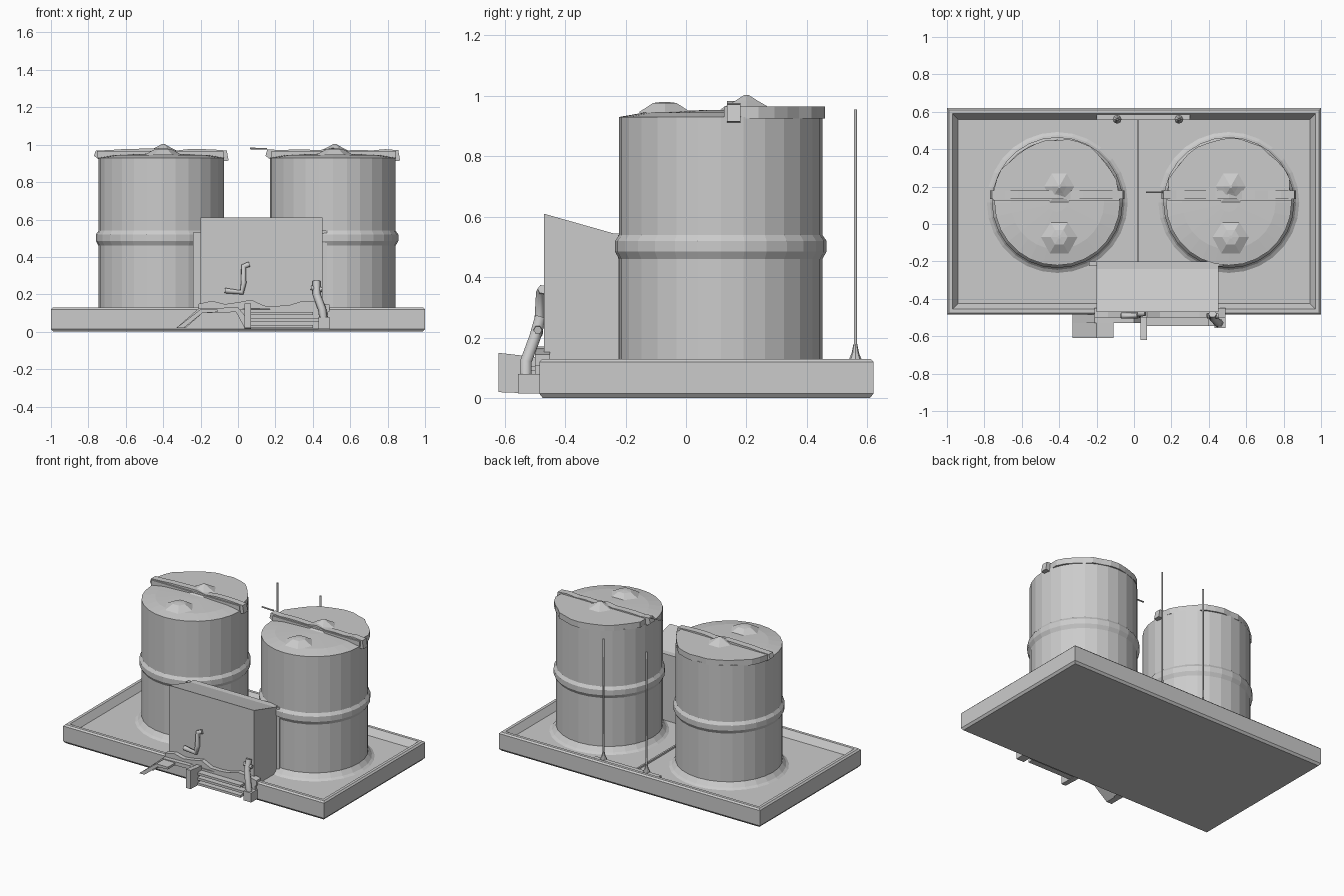
import bpy, bmesh, math, random
from mathutils import Vector

if "Cube" in bpy.data.objects:
    bpy.data.objects.remove(bpy.data.objects["Cube"])

random.seed(4)
SIDES = 28


def finish(name, bm):
    bmesh.ops.recalc_face_normals(bm, faces=bm.faces)
    me = bpy.data.meshes.new(name)
    bm.to_mesh(me)
    bm.free()
    ob = bpy.data.objects.new(name, me)
    bpy.context.collection.objects.link(ob)
    return ob


def lathe(name, profile, x, y, sides=SIDES):
    bm = bmesh.new()
    rings = []
    for r, z in profile:
        rings.append([bm.verts.new((x + r * math.cos(2 * math.pi * i / sides),
                                    y + r * math.sin(2 * math.pi * i / sides), z))
                      for i in range(sides)])
    for a, b in zip(rings, rings[1:]):
        for i in range(sides):
            j = (i + 1) % sides
            bm.faces.new((a[i], a[j], b[j], b[i]))
    bm.faces.new(rings[0])
    bm.faces.new(rings[-1])
    return finish(name, bm)


def prism(name, pts, offset):
    """Extrude a closed outline of 3D points along an offset."""
    bm = bmesh.new()
    f = bm.faces.new([bm.verts.new(p) for p in pts])
    new = bmesh.ops.extrude_face_region(bm, geom=[f], use_keep_orig=True)
    bmesh.ops.translate(bm, vec=offset,
                        verts=[g for g in new["geom"] if isinstance(g, bmesh.types.BMVert)])
    return finish(name, bm)


def box(name, x0, x1, y0, y1, z0, z1):
    return prism(name, [(x0, y0, z0), (x1, y0, z0), (x1, y1, z0), (x0, y1, z0)],
                 (0, 0, z1 - z0))


def tube(name, pts, r, sides=2):
    """Bent rod or pipe following a few points."""
    cu = bpy.data.curves.new(name, "CURVE")
    cu.dimensions = "3D"
    cu.bevel_depth = r
    cu.bevel_resolution = sides - 1
    cu.use_fill_caps = True
    sp = cu.splines.new("POLY")
    sp.points.add(len(pts) - 1)
    for p, co in zip(sp.points, pts):
        p.co = (*co, 1)
    ob = bpy.data.objects.new(name, cu)
    bpy.context.collection.objects.link(ob)
    return ob


# Tray: nested rectangles stepping up the outside, over the rim, down to the floor
bm = bmesh.new()
loops = []
for inset, z in [(0.012, 0), (0, 0.015), (0, 0.12), (0.01, 0.13), (0.03, 0.13), (0.06, 0.085)]:
    x, y0, y1 = 1 - inset, -0.485 + inset, 0.62 - inset
    loops.append([bm.verts.new(p) for p in
                  ((-x, y0, z), (x, y0, z), (x, y1, z), (-x, y1, z))])
for a, b in zip(loops, loops[1:]):
    for i in range(4):
        j = (i + 1) % 4
        bm.faces.new((a[i], a[j], b[j], b[i]))
bm.faces.new(loops[0])
bm.faces.new(loops[-1])
finish("spill_tray", bm)

# Two drums with a raised hoop, flared foot and battered lid
CY = 0.115
for side, cx in (("left", -0.41), ("right", 0.507)):
    lathe(side + "_drum", [(0.385, 0.08), (0.36, 0.095), (0.336, 0.125), (0.336, 0.46),
                           (0.35, 0.485), (0.35, 0.52), (0.336, 0.54), (0.336, 0.93),
                           (0.25, 0.945), (0.05, 0.953)], cx, CY)
    # Raised back half of the lid with a ragged edge
    n = 18
    edge = []
    for i in range(n + 1):
        a = math.pi * i / n
        r = 0.34 + random.uniform(-0.012, 0.008)
        edge.append((cx + r * math.cos(a), CY + 0.01 + r * math.sin(a) * 0.97, 0.925))
    prism(side + "_lid_back", edge, (0, 0, 0.04))
    # Torn ridge across the lid
    ridge = []
    m = 10
    for i in range(m + 1):
        ridge.append((cx - 0.35 + 0.7 * i / m, CY + 0.02,
                      0.972 + random.uniform(-0.006, 0.01)))
    ridge += [(cx + 0.36, CY + 0.02, 0.915), (cx + 0.32, CY + 0.02, 0.91),
              (cx - 0.32, CY + 0.02, 0.91), (cx - 0.36, CY + 0.02, 0.94)]
    prism(side + "_lid_ridge", ridge, (0, 0.045, 0))
    # Pointed bumps
    lathe(side + "_front_bump", [(0.1, 0.945), (0.045, 0.976), (0.01, 0.98)],
          cx + 0.01, -0.07, 6)
    lathe(side + "_back_bump", [(0.1, 0.955), (0.04, 0.985), (0.008, 1.003)],
          cx + 0.01, 0.2, 6)

# Cabinet between the drums, top sloping down to the back
prism("cabinet", [(-0.2, -0.47, 0.08), (-0.2, -0.47, 0.61), (-0.2, -0.24, 0.545),
                  (-0.2, -0.2, 0.545), (-0.2, -0.2, 0.08)], (0.652, 0, 0))
box("cabinet_left_flange", -0.24, -0.2, -0.225, -0.2, 0.1, 0.53)
box("cabinet_right_flange", 0.45, 0.475, -0.225, -0.2, 0.1, 0.54)

# Low rib on the floor and thin rods at the back
box("floor_rib", 0.015, 0.027, -0.2, 0.56, 0.08, 0.097)
for side, x in (("left", -0.09), ("right", 0.24)):
    tube(side + "_rod", [(x, 0.56, 0.12), (x, 0.56, 0.955)], 0.006)
    lathe(side + "_rod_foot", [(0.024, 0.12), (0.012, 0.15), (0.006, 0.18)], x, 0.56, 8)
box("rear_rim_strip", -0.2, 0.3, 0.555, 0.585, 0.085, 0.125)
tube("small_wire", [(0.065, 0.17, 0.98), (0.155, 0.17, 0.978)], 0.005)

# Ragged lip along the foot of the cabinet
lip = []
xs = [-0.21 + 0.07 * i for i in range(11)]
for x in xs:
    lip.append((x, -0.5, 0.15 + random.uniform(-0.015, 0.025)))
for x in reversed(xs):
    lip.append((x, -0.5, 0.115 + random.uniform(-0.015, 0.01)))
prism("ragged_lip", lip, (0, 0.05, 0))

# Bent front bracket: arch outline with a forward arm at each end
arch = [(-0.33, -0.53, 0.02), (-0.21, -0.53, 0.125), (0.0, -0.53, 0.13), (0.05, -0.53, 0.07),
        (0.06, -0.53, 0.02), (0.035, -0.53, 0.02), (-0.01, -0.53, 0.105),
        (-0.19, -0.53, 0.1), (-0.28, -0.53, 0.02)]
prism("front_bracket", arch, (0, 0.055, 0))
prism("bracket_left_arm", [(-0.33, -0.61, 0.02), (-0.2, -0.61, 0.12),
                           (-0.11, -0.61, 0.12), (-0.11, -0.61, 0.105),
                           (-0.19, -0.61, 0.1), (-0.29, -0.61, 0.02)], (0, 0.09, 0))
prism("bracket_right_arm", [(0.035, -0.62, 0.02), (0.035, -0.62, 0.15),
                            (0.035, -0.49, 0.135), (0.035, -0.49, 0.015)], (0.035, 0, 0))

# Slatted step on the front of the tray
for i, z in enumerate((0.02, 0.055, 0.09)):
    box("step_slat_%d" % (i + 1), 0.06, 0.4 + 0.03 * (i % 2), -0.545, -0.48, z, z + 0.016)
box("step_back", 0.06, 0.48, -0.5, -0.48, 0.015, 0.12)
box("step_end", 0.43, 0.49, -0.555, -0.48, 0.015, 0.08)

# Hooked pipe and tap on the cabinet front
tube("hooked_pipe", [(-0.07, -0.49, 0.22), (0.02, -0.49, 0.21), (0.03, -0.485, 0.26),
                     (0.03, -0.48, 0.35), (0.06, -0.475, 0.36)], 0.016)
tube("tap_pipe", [(0.42, -0.48, 0.27), (0.42, -0.5, 0.2), (0.45, -0.53, 0.12),
                  (0.46, -0.53, 0.05)], 0.022)
tube("tap_handle", [(0.39, -0.49, 0.235), (0.45, -0.49, 0.225)], 0.014)
